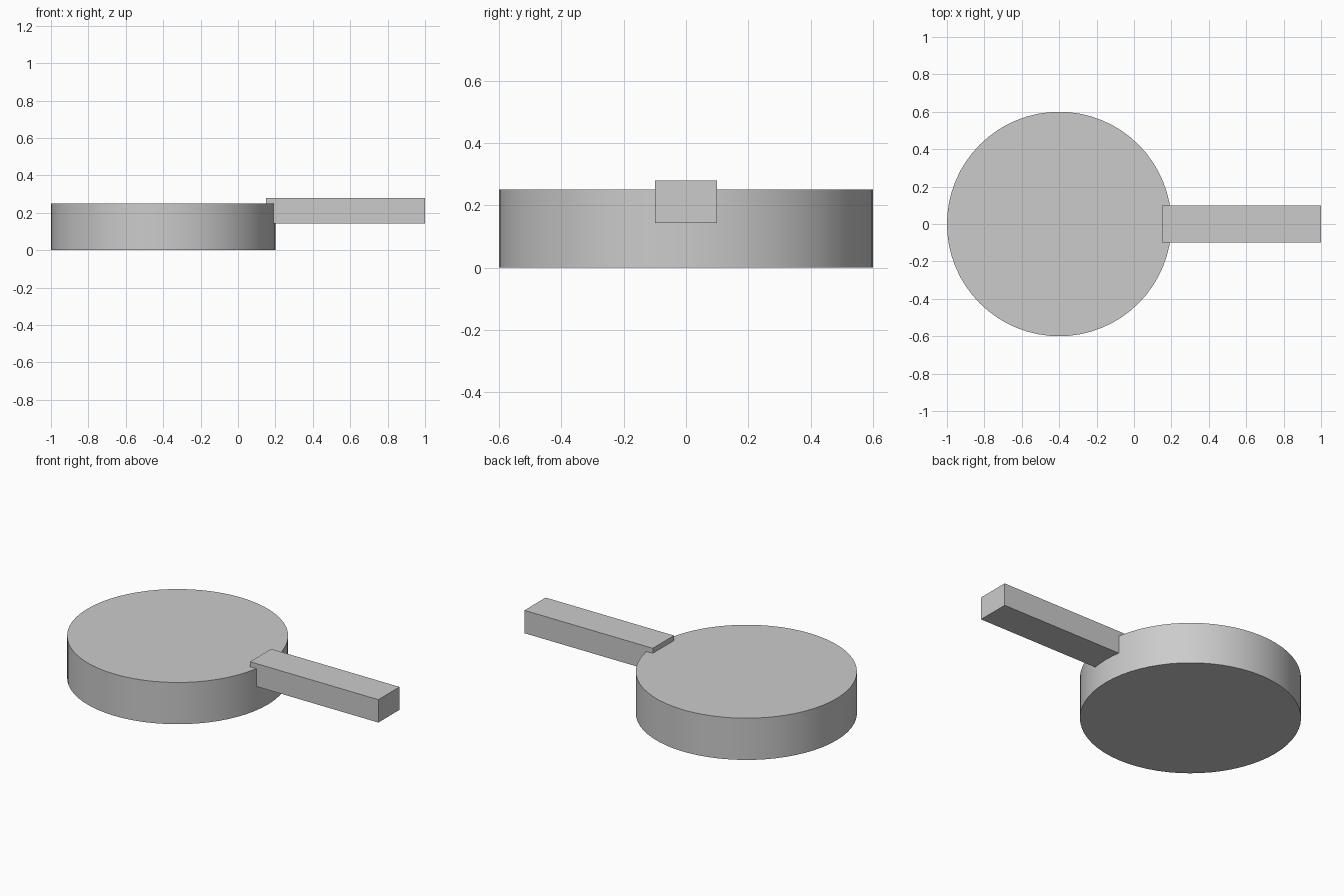
import bpy
from mathutils import Vector

cube = bpy.data.objects.get("Cube")
if cube:
    bpy.data.objects.remove(cube, do_unlink=True)

# Single plain grey for the whole model
GREY = (0.6, 0.6, 0.6, 1.0)
grey = bpy.data.materials.new("plain_grey")
grey.use_nodes = True
grey.diffuse_color = GREY
grey.node_tree.nodes["Principled BSDF"].inputs["Base Color"].default_value = GREY


def finish(name):
    obj = bpy.context.object
    obj.name = obj.data.name = name
    obj.data.materials.append(grey)
    return obj


def box(name, low, high):
    low, high = Vector(low), Vector(high)
    bpy.ops.mesh.primitive_cube_add(size=1, location=(low + high) / 2)
    bpy.context.object.scale = high - low
    bpy.ops.object.transform_apply(location=False, rotation=False, scale=True)
    return finish(name)


# Round solid pan body
RADIUS, HEIGHT = 0.6, 0.25
bpy.ops.mesh.primitive_cylinder_add(vertices=64, radius=RADIUS, depth=HEIGHT,
                                    location=(RADIUS - 1, 0, HEIGHT / 2))
finish("pan_body")
bpy.ops.object.shade_smooth_by_angle()

# Square handle overlapping the rim and standing slightly above it
box("handle", (0.15, -0.1, 0.143), (1.0, 0.1, 0.28))
